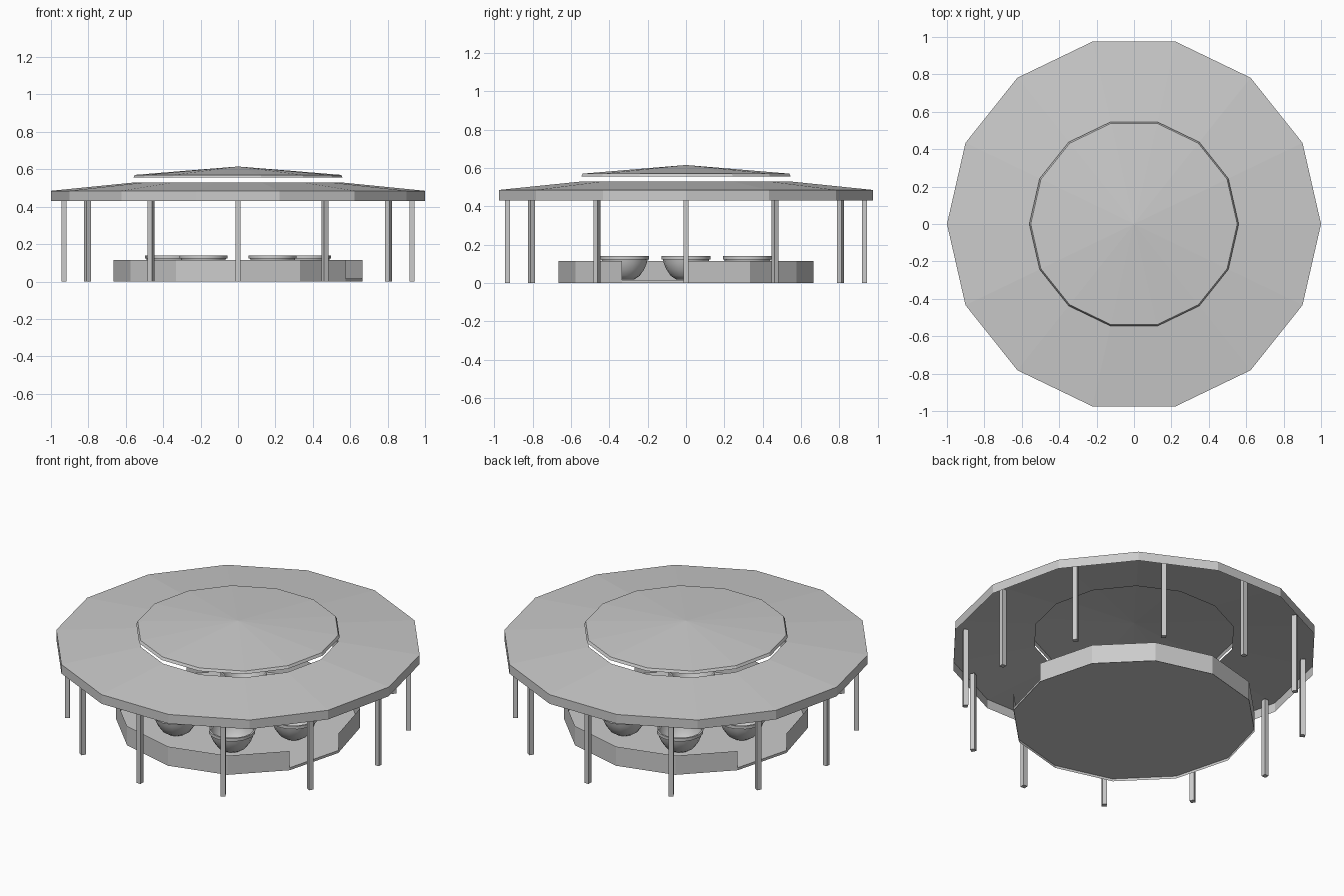
import bpy, bmesh
from math import sin, cos, pi, radians

if "Cube" in bpy.data.objects:
    bpy.data.objects.remove(bpy.data.objects["Cube"])


def make_object(name, bm, loc=(0, 0, 0), recalc=True):
    bmesh.ops.remove_doubles(bm, verts=bm.verts, dist=1e-5)
    if recalc:
        bmesh.ops.recalc_face_normals(bm, faces=bm.faces)
    me = bpy.data.meshes.new(name)
    bm.to_mesh(me)
    bm.free()
    ob = bpy.data.objects.new(name, me)
    ob.location = loc
    bpy.context.collection.objects.link(ob)
    return ob


def lathe(name, profile, sides, loc=(0, 0, 0), skip=(), smooth=False):
    """Revolve (radius, z) points; skip leaves out the listed side panels.
    Profiles run from the bottom up so that normals face outward."""
    bm = bmesh.new()
    rings = [[bm.verts.new((r * cos(2 * pi * i / sides), r * sin(2 * pi * i / sides), z))
              for i in range(sides)] for r, z in profile]
    for lo, hi in zip(rings, rings[1:]):
        for i in range(sides):
            if i in skip:
                continue
            j = (i + 1) % sides
            bm.faces.new((lo[i], lo[j], hi[j], hi[i]))
    ob = make_object(name, bm, loc, recalc=False)
    if smooth:
        bpy.ops.object.select_all(action='DESELECT')
        ob.select_set(True)
        bpy.context.view_layer.objects.active = ob
        bpy.ops.object.shade_smooth_by_angle(angle=radians(40))
    return ob


# Ring roof with an open centre, and the raised cap above it
lathe("ring_roof", [(1, 0.43), (1, 0.485), (0.55, 0.53)], 14)
lathe("roof_cap", [(0.56, 0.555), (0.552, 0.57), (0, 0.615)], 14)

# Raised floor with a thin rim
lathe("floor", [(0.665, 0), (0.665, 0.015), (0, 0.015)], 12)

# Low fence with two opposite entrances
lathe("fence", [(0.665, 0.015), (0.665, 0.115)], 12, skip=(5, 11))

# Twelve square roof posts
for k in range(12):
    a = k * pi / 6
    bm = bmesh.new()
    bmesh.ops.create_cube(bm, size=1)
    bmesh.ops.scale(bm, vec=(0.027, 0.027, 0.475), verts=bm.verts)
    post = make_object(f"post_{k + 1}", bm, (0.93 * cos(a), 0.93 * sin(a), 0.2375))
    post.rotation_euler.z = a

# Six round bowl-shaped cars with a small rim band
bowl = [(0, 0.017), (0.05, 0.018), (0.08, 0.038), (0.102, 0.07),
        (0.115, 0.1), (0.12, 0.122), (0.128, 0.122), (0.128, 0.14), (0.118, 0.14)]
for k in range(6):
    a = k * pi / 3
    lathe(f"cup_{k + 1}", bowl, 16, (0.37 * cos(a), 0.37 * sin(a), 0), smooth=True)
